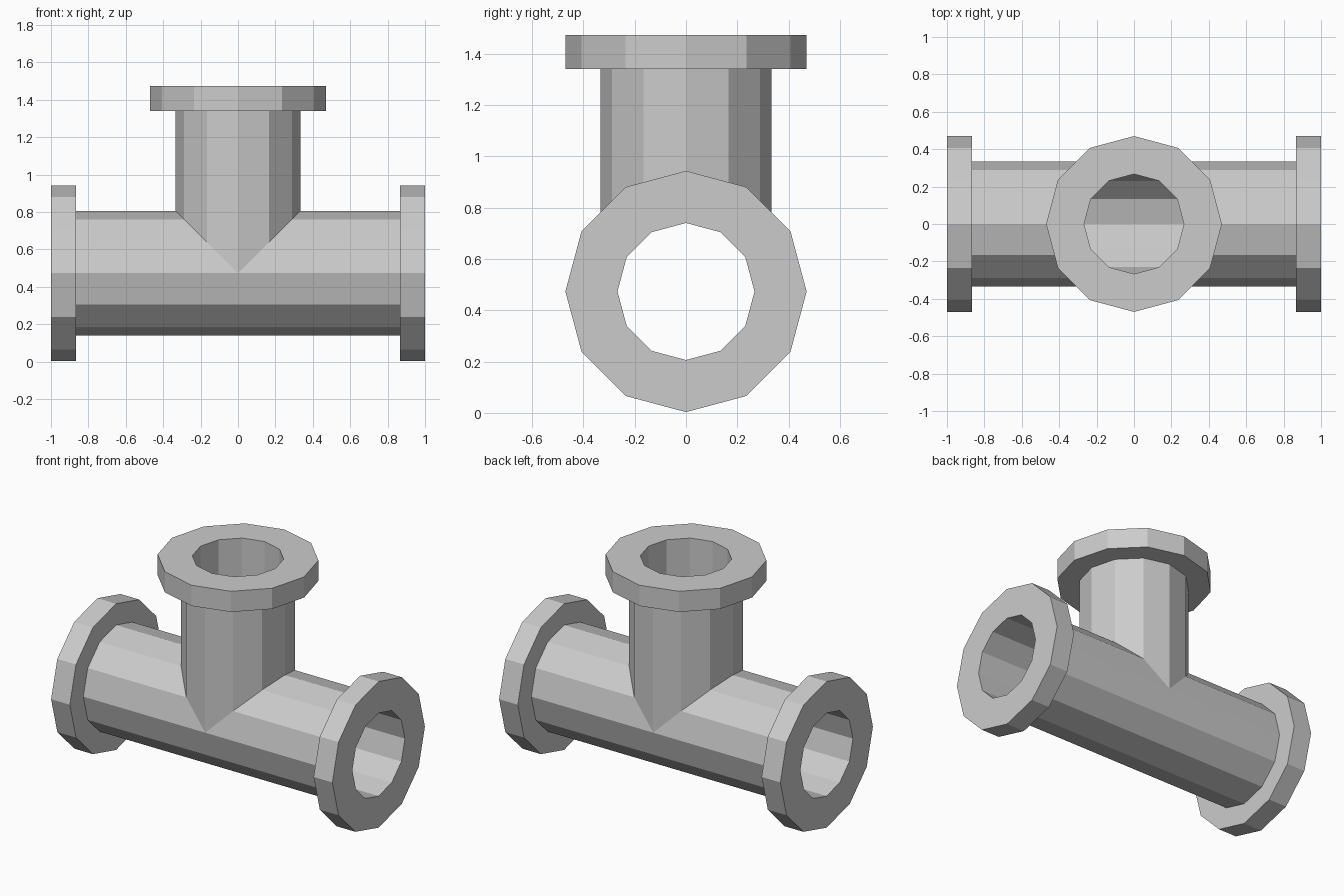
import bpy, bmesh
from math import cos, sin, tau
from mathutils import Vector

cube = bpy.data.objects.get("Cube")
if cube:
    bpy.data.objects.remove(cube, do_unlink=True)

SIDES = 12
BORE, PIPE, FLANGE = 0.267, 0.333, 0.47   # radii
REACH, THICK = 1.0, 0.133                 # arm length, flange thickness
CENTRE = Vector((0, 0, 0.473))

grey = bpy.data.materials.new("pipe grey")
grey.use_nodes = True
colour = (0.6, 0.6, 0.6, 1)
grey.diffuse_color = colour
grey.node_tree.nodes["Principled BSDF"].inputs["Base Color"].default_value = colour

# Section from the bore mouth round the flange and back; None marks the mitred joint
SECTION = [(BORE, None), (BORE, REACH), (FLANGE, REACH),
           (FLANGE, REACH - THICK), (PIPE, REACH - THICK), (PIPE, None)]


def add_arm(bm, axis, up, mitre):
    """Flanged hollow arm along axis, its inner end cut by mitre(height)."""
    side = axis.cross(up)
    rings = []
    for radius, dist in SECTION:
        ring = []
        for i in range(SIDES):
            a = tau * i / SIDES
            h = radius * sin(a)
            along = mitre(h) if dist is None else dist
            ring.append(bm.verts.new(
                CENTRE + axis * along + side * radius * cos(a) + up * h))
        rings.append(ring)
    for r0, r1 in zip(rings, rings[1:]):
        for i in range(SIDES):
            j = (i + 1) % SIDES
            bm.faces.new((r0[i], r0[j], r1[j], r1[i]))


X, Z = Vector((1, 0, 0)), Vector((0, 0, 1))
bm = bmesh.new()
# Left and right run, notched on top for the branch
for axis in (X, -X):
    add_arm(bm, axis, Z, lambda h: max(h, 0))
# Upright branch
add_arm(bm, Z, X, abs)

# Weld the three arms into one fitting
bmesh.ops.remove_doubles(bm, verts=bm.verts, dist=0.0005)
bmesh.ops.recalc_face_normals(bm, faces=bm.faces)
mesh = bpy.data.meshes.new("pipe_tee")
bm.to_mesh(mesh)
bm.free()
mesh.materials.append(grey)
tee = bpy.data.objects.new("pipe_tee", mesh)
bpy.context.collection.objects.link(tee)
